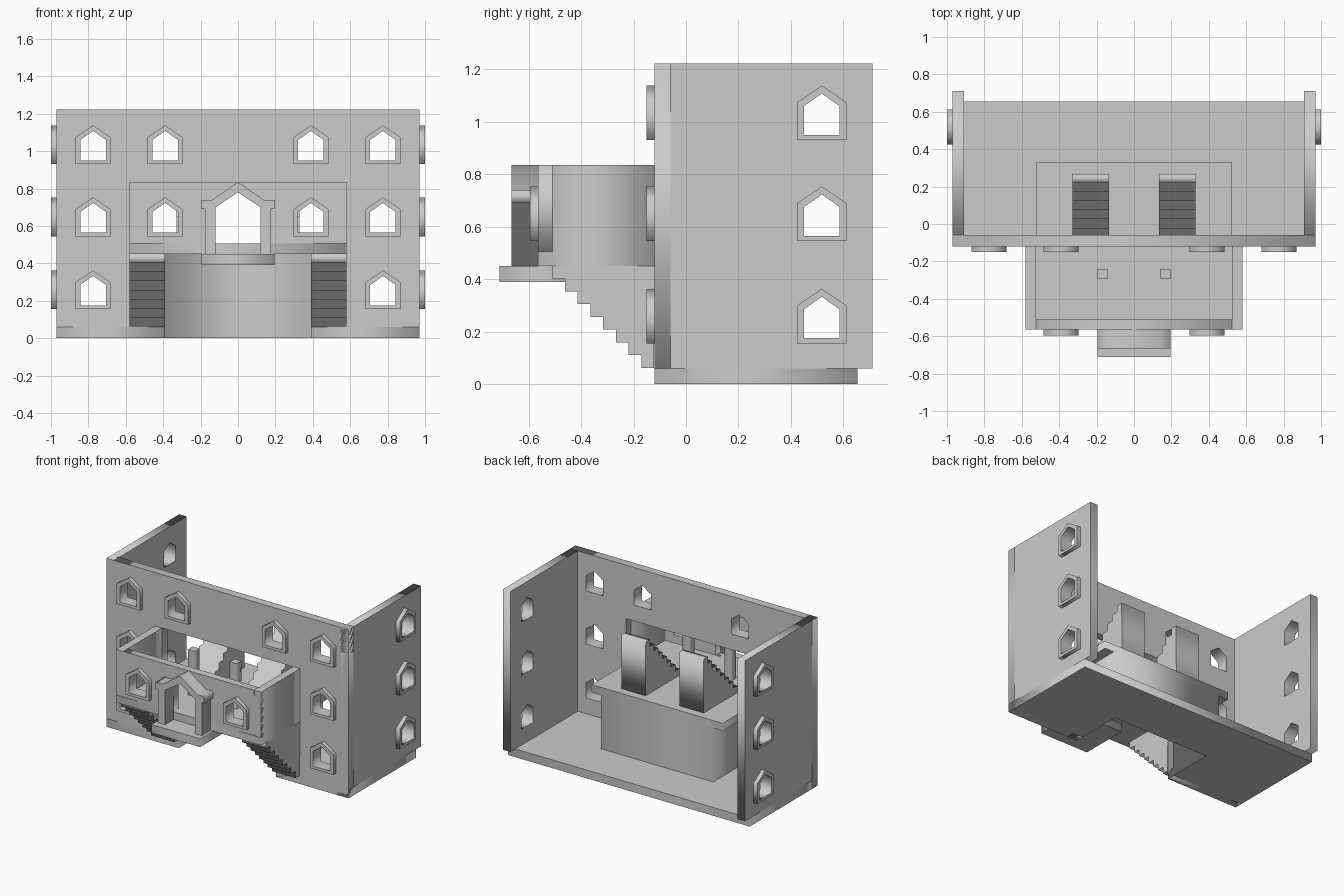
import bpy
from mathutils import Matrix

if "Cube" in bpy.data.objects:
    bpy.data.objects.remove(bpy.data.objects["Cube"])

AXES = {  # where profile u, profile v and the extrusion direction point
    'x': ((0, 1, 0), (0, 0, 1), (1, 0, 0)),
    'y': ((1, 0, 0), (0, 0, 1), (0, -1, 0)),
    'z': ((1, 0, 0), (0, 1, 0), (0, 0, 1)),
}


def plate(name, axis, a, b, *loops):
    """Flat plate from an outer loop plus hole loops, extruded from a to b along axis."""
    cu = bpy.data.curves.new(name, 'CURVE')
    cu.dimensions = '2D'
    cu.fill_mode = 'BOTH'
    cu.extrude = abs(b - a) / 2
    for loop in loops:
        s = cu.splines.new('POLY')
        s.points.add(len(loop) - 1)
        for p, (u, v) in zip(s.points, loop):
            p.co = (u, v, 0, 1)
        s.use_cyclic_u = True
    tmp = bpy.data.objects.new(name + "_tmp", cu)
    bpy.context.collection.objects.link(tmp)
    dg = bpy.context.evaluated_depsgraph_get()
    me = bpy.data.meshes.new_from_object(tmp.evaluated_get(dg))
    bpy.data.objects.remove(tmp)
    rot = Matrix(AXES[axis]).transposed().to_4x4()
    off = [0, 0, 0]
    off['xyz'.index(axis)] = (a + b) / 2
    me.transform(Matrix.Translation(off) @ rot)
    me.name = name
    ob = bpy.data.objects.new(name, me)
    bpy.context.collection.objects.link(ob)
    return ob


def rect(u0, u1, v0, v1):
    return [(u0, v0), (u1, v0), (u1, v1), (u0, v1)]


def box(name, x0, x1, y0, y1, z0, z1):
    return plate(name, 'z', z0, z1, rect(x0, x1, y0, y1))


def gable(c, w, z0, eave, peak):
    return [(c - w, z0), (c + w, z0), (c + w, eave), (c, peak), (c - w, eave)]


def hole(c, z):
    return gable(c, .068, z + .02, z + .13, z + .178)


def frame(name, axis, a, b, c, z):
    plate(name, axis, a, b, gable(c, .094, z, z + .145, z + .208), hole(c, z))


ROWS = (.155, .545, .93)
S = .0485  # stair step size

# Ground floor with the front niche cut out
plate("ground_floor", 'z', 0, .06,
      [(-.97, -.12), (-.39, -.12), (-.39, .27), (.39, .27), (.39, -.12),
       (.97, -.12), (.97, .655), (-.97, .655)])

# Main front wall: niche below, hall opening in the middle, windows
front_windows = [(s * .775, z) for s in (-1, 1) for z in ROWS]
front_windows += [(s * .39, ROWS[2]) for s in (-1, 1)]
plate("front_wall", 'y', -.12, -.06,
      [(-.97, 0), (-.39, 0), (-.39, .45), (.39, .45), (.39, 0), (.97, 0),
       (.97, 1.222), (-.97, 1.222)],
      rect(-.525, .525, .505, .835), *[hole(c, z) for c, z in front_windows])
for c, z in front_windows:
    frame("front_window_frame", 'y', -.15, -.12, c, z)

# Side walls with three windows each
for s in (-1, 1):
    plate("side_wall", 'x', s * .91, s * .97, rect(-.12, .712, .06, 1.222),
          *[hole(.518, z) for z in ROWS])
    for z in ROWS:
        frame("side_window_frame", 'x', s * .97, s * 1.0, .518, z)

# Raised platform: slab and the hollow base around the niche
box("platform_slab", -.525, .525, -.12, .33, .45, .505)
plate("platform_base", 'z', .06, .45,
      [(-.45, -.06), (-.39, -.06), (-.39, .27), (.39, .27), (.39, -.06),
       (.45, -.06), (.45, .33), (-.45, .33)])

# Projecting porch room
box("porch_floor", -.58, .58, -.565, -.12, .45, .505)
door = gable(0, .12, .505, .70, .78)
plate("porch_front_wall", 'y', -.565, -.51, rect(-.58, .58, .505, .835),
      door, hole(-.39, ROWS[1]), hole(.39, ROWS[1]))
box("entrance_ledge", -.195, .195, -.712, -.36, .39, .45)

# Portal around the entrance
plate("portal", 'y', -.665, -.565,
      [(-.175, .45), (-.12, .45), (-.12, .70), (0, .78), (.12, .70), (.12, .45),
       (.175, .45), (.175, .69), (.195, .69), (.195, .738), (.14, .738),
       (0, .835), (-.14, .738), (-.195, .738), (-.195, .69), (-.175, .69)])

# Stepped profiles: corbels under the porch, and inner stairs
corbel = [(-.12, .45), (-.51, .45)]
for i in range(8):
    y, z = -.51 + i * S, .45 - (i + 1) * S
    corbel += [(y, z), (y + S, z)]
stairs = [(.27, .505), (-.12, .505)]
for i in range(8):
    y, z = -.12 + i * S, .505 + (i + 1) * S
    stairs += [(y, z), (y + S, z)]

for s in (-1, 1):
    box("porch_side_wall", *sorted((s * .525, s * .58)), -.565, -.12, .505, .835)
    frame("porch_window_frame", 'y', -.595, -.565, s * .39, ROWS[1])
    plate("stepped_support", 'x', s * .39, s * .58, corbel)
    plate("inner_stairs", 'x', s * .135, s * .33, stairs)
    box("hall_post", *sorted((s * .14, s * .195)), -.295, -.24, .505, .835)
